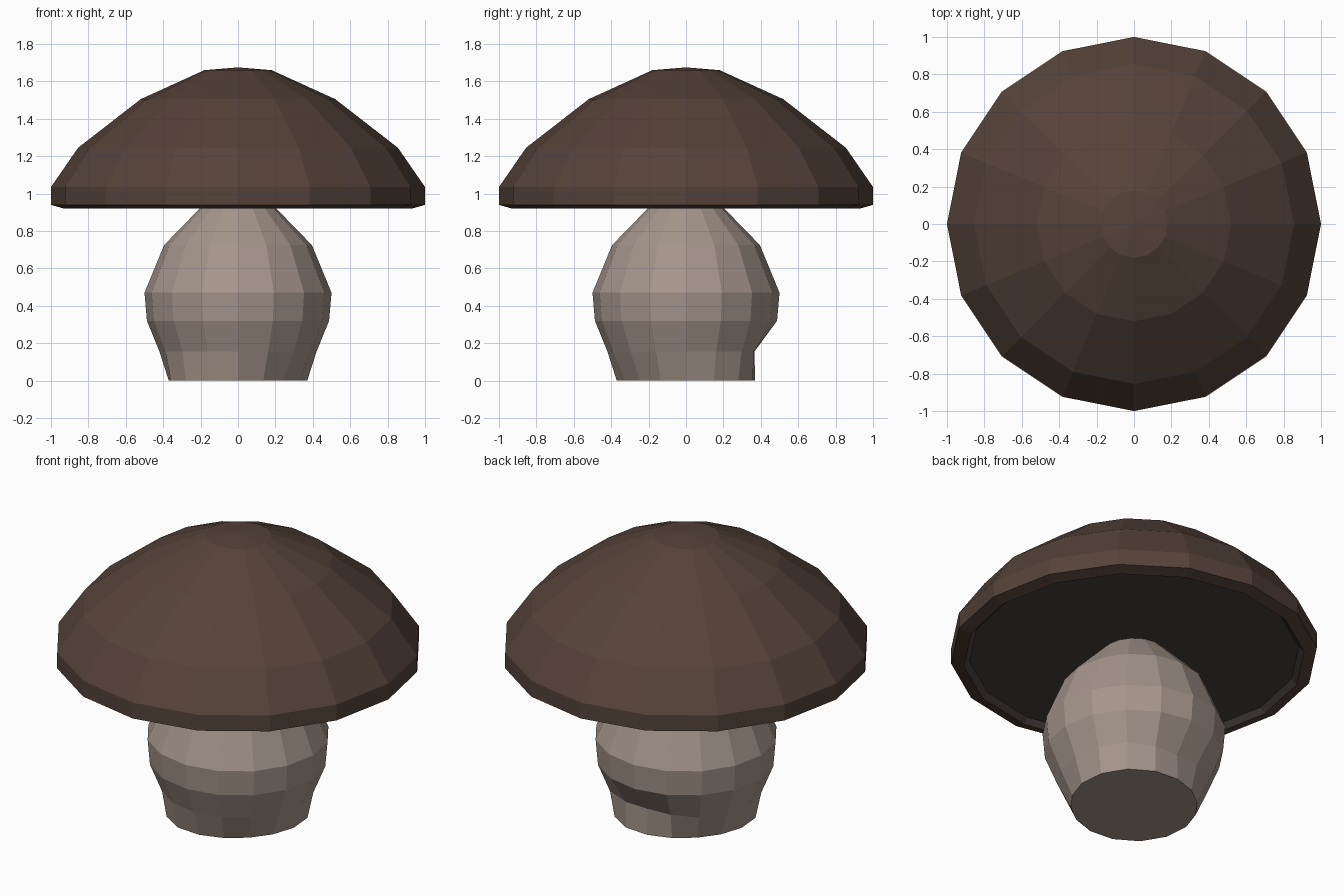
import bpy, bmesh
from math import sin, cos, radians

if "Cube" in bpy.data.objects:
    bpy.data.objects.remove(bpy.data.objects["Cube"])

SIDES = 16


def material(name, color):
    m = bpy.data.materials.new(name)
    m.diffuse_color = (*color, 1)
    m.use_nodes = True
    m.node_tree.nodes["Principled BSDF"].inputs["Base Color"].default_value = m.diffuse_color
    return m


def lathe(name, profile, mats, radius=lambda i, a, r: r, mat_index=lambda i: 0):
    """Flat-shaded 16-sided turning of (r, z) points; r = 0 gives a pole."""
    bm = bmesh.new()
    rings = []
    for i, (r, z) in enumerate(profile):
        if r == 0:
            rings.append([bm.verts.new((0, 0, z))] * SIDES)
            continue
        ring = []
        for k in range(SIDES):
            deg = 360 * k / SIDES
            a, q = radians(deg), radius(i, deg, r)
            ring.append(bm.verts.new((q * cos(a), q * sin(a), z)))
        rings.append(ring)
    for i in range(len(rings) - 1):
        for k in range(SIDES):
            n = (k + 1) % SIDES
            quad = [rings[i][k], rings[i][n], rings[i + 1][n], rings[i + 1][k]]
            face = bm.faces.new(list(dict.fromkeys(quad)))
            face.material_index = mat_index(i)
    bmesh.ops.recalc_face_normals(bm, faces=bm.faces)
    mesh = bpy.data.meshes.new(name)
    bm.to_mesh(mesh)
    bm.free()
    for m in mats:
        mesh.materials.append(m)
    obj = bpy.data.objects.new(name, mesh)
    bpy.context.collection.objects.link(obj)
    return obj


brown = material("cap_brown", (0.09, 0.055, 0.041))
gill = material("underside_grey", (0.065, 0.053, 0.05))
pale = material("stem_pale", (0.38, 0.305, 0.262))

# Cap: faceted dome, bevelled rim and slightly recessed grey underside
cap_profile = [(0, 1.675), (0.18, 1.66), (0.52, 1.505), (0.855, 1.245),
               (1.0, 1.035), (1.0, 0.94), (0.93, 0.92), (0.90, 0.95), (0, 0.95)]
lathe("cap", cap_profile, [brown, gill], mat_index=lambda i: 1 if i >= 6 else 0)


# Stem: bulbous, with an uneven foot and a small dent at the back
def stem_radius(i, deg, r):
    if i == 1:
        return r + 0.025 * cos(radians(2 * (deg - 45)))
    if i == 2:
        return r * {90: 0.87, 67.5: 0.93, 112.5: 0.92}.get(deg, 1)
    return r


stem_profile = [(0, 0), (0.37, 0), (0.42, 0.155), (0.487, 0.32), (0.5, 0.47),
                (0.395, 0.725), (0.205, 0.92), (0.17, 0.955), (0, 0.955)]
lathe("stem", stem_profile, [pale], radius=stem_radius)
